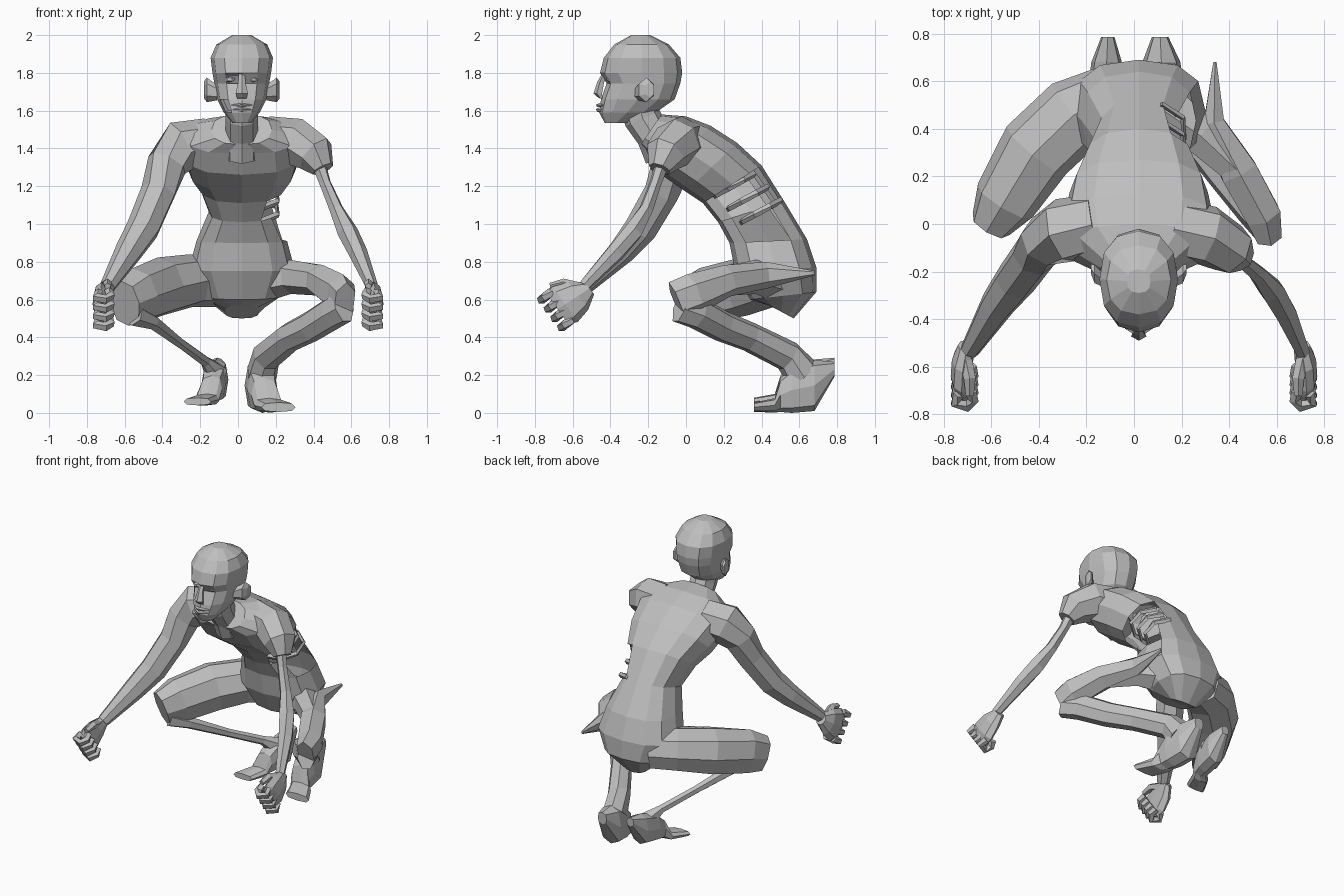
import bpy, bmesh, math
from mathutils import Vector

if "Cube" in bpy.data.objects:
    bpy.data.objects.remove(bpy.data.objects["Cube"])

skin = bpy.data.materials.new("grey skin")
skin.use_nodes = True
skin.diffuse_color = (0.52, 0.52, 0.52, 1)
skin.node_tree.nodes["Principled BSDF"].inputs["Base Color"].default_value = (0.52, 0.52, 0.52, 1)


def finish(name, bm):
    bmesh.ops.recalc_face_normals(bm, faces=bm.faces)
    mesh = bpy.data.meshes.new(name)
    bm.to_mesh(mesh)
    bm.free()
    mesh.materials.append(skin)
    obj = bpy.data.objects.new(name, mesh)
    bpy.context.collection.objects.link(obj)
    return obj


def power(v, p):
    return math.copysign(abs(v) ** p, v)


def skin_rings(rings, cap=True):
    """Join rings of points into a surface; faces come ring by ring."""
    bm = bmesh.new()
    rows = [[bm.verts.new(p) for p in ring] for ring in rings]
    n = len(rows[0])
    for a, b in zip(rows, rows[1:]):
        for j in range(n):
            bm.faces.new((a[j], a[(j + 1) % n], b[(j + 1) % n], b[j]))
    if cap:
        bm.faces.new(rows[0])
        bm.faces.new(rows[-1])
    bm.faces.ensure_lookup_table()
    return bm


def section(centre, across, depth, n, p):
    """Closed outline that starts at the +depth end and turns towards +across."""
    return [centre + depth * power(math.cos(a), p) + across * power(math.sin(a), p)
            for a in (2 * math.pi * j / n for j in range(n))]


def limb(name, path, n=6, axis=None, boxy=1.0):
    """Tapered tube; each path entry is (x, y, z, half width, half height)."""
    pts = [Vector(q[:3]) for q in path]
    rings = []
    for i, q in enumerate(path):
        t = axis or (pts[min(i + 1, len(pts) - 1)] - pts[max(i - 1, 0)])
        t = Vector(t).normalized()
        side = t.cross(Vector((0, 0, 1))).normalized()
        up = side.cross(t)
        rings.append(section(pts[i], side * q[3], up * q[-1], n, boxy))
    return finish(name, skin_rings(rings))


def flip(path, s):
    return [(q[0] * s, *q[1:]) for q in path]


# Torso: (back y, back z, front y, front z, half width), from seat to neck
TORSO = [(.57, .50, .44, .57, .09), (.69, .64, .34, .60, .21), (.69, .77, .26, .75, .28),
         (.64, .92, .23, .90, .24), (.52, 1.12, .17, 1.01, .175), (.40, 1.31, .09, 1.11, .23),
         (.27, 1.43, .00, 1.17, .29), (.13, 1.52, -.13, 1.26, .32),
         (0, 1.57, -.20, 1.37, .30), (-.13, 1.58, -.24, 1.42, .16)]
rings = []
for by, bz, fy, fz, w in TORSO:
    back, front = Vector((.02, by, bz)), Vector((.02, fy, fz))
    rings.append(section((back + front) / 2, Vector((w, 0, 0)), (front - back) / 2, 12, .78))
bm = skin_rings(rings)
# Open wound in the left flank
wound = [bm.faces[4 * 12 + j] for j in (1, 2, 3, 4)] + [bm.faces[3 * 12 + j] for j in (2, 3)]
bmesh.ops.delete(bm, geom=wound, context="FACES")
finish("torso", bm)

# Bare ribs and spine inside the wound
for k in range(3):
    y, z = .40 - .07 * k, 1.07 + .07 * k
    arc = [math.radians(a) for a in (-70, -25, 20, 65, 100)]
    limb(f"rib_{k + 1}", [(.06 + .16 * math.cos(a), y - .11 * math.sin(a),
                           z - .06 * math.sin(a), .012, .018) for a in arc], n=4)
limb("spine", [(.04, .56, .95, .03), (.04, .44, 1.12, .03), (.04, .32, 1.29, .03)], n=5)

# Neck
limb("neck", [(.02, -.12, 1.36, .09, .10), (.02, -.17, 1.46, .085, .09),
              (.02, -.23, 1.56, .085, .10), (.02, -.25, 1.64, .09, .10)], n=8, axis=(0, -.45, 1))

# Head: (z, front y, back y, half width)
HEAD = [(1.535, -.43, -.31, .05), (1.59, -.46, -.16, .095), (1.66, -.45, -.06, .13),
        (1.745, -.42, -.03, .145), (1.80, -.455, -.02, .155), (1.88, -.435, -.03, .165),
        (1.95, -.38, -.09, .135), (2.0, -.29, -.19, .05)]
rings = [section(Vector((.02, (f + b) / 2, z)), Vector((w, 0, 0)),
                 Vector((0, (f - b) / 2, 0)), 12, .85) for z, f, b, w in HEAD]
bm = skin_rings(rings)
# Sunken right cheek and eye socket
for f in (bm.faces[12 + 10], bm.faces[3 * 12 + 11]):
    bmesh.ops.inset_region(bm, faces=[f], thickness=.012, depth=0)
    inward = (Vector((.02, -.23, 1.7)) - f.calc_center_median()).normalized()
    bmesh.ops.translate(bm, verts=f.verts, vec=inward * .03)
finish("head", bm)

# Face details
limb("nose", [(.02, -.43, 1.80, .018, .012), (.02, -.45, 1.75, .02, .02),
              (.02, -.465, 1.69, .034, .025), (.02, -.45, 1.665, .026, .012)], n=5, axis=(0, -.1, -1))
for part, z, h in (("upper_lip", 1.628, .012), ("lower_lip", 1.604, .013)):
    limb(part, [(-.035, -.435, z, .006, .004), (.02, -.46, z, .018, h),
                (.075, -.435, z, .006, .004)], n=5)


def blob(name, centre, size, detail=1):
    bm = bmesh.new()
    bmesh.ops.create_icosphere(bm, subdivisions=detail, radius=1)
    for v in bm.verts:
        v.co = Vector(centre) + Vector(a * b for a, b in zip(v.co, size))
    return finish(name, bm)


for s, side in ((1, "left"), (-1, "right")):
    blob(side + "_eye", (.02 + .062 * s, -.405, 1.765), (.028, .018, .016))
    limb(side + "_ear", [(.02 + s * .13, -.25, 1.695, .025, .04),
                         (.02 + s * .185, -.21, 1.71, .045, .065),
                         (.02 + s * .20, -.19, 1.71, .025, .045)], axis=(s, 0, 0))

# Arms: the right is full, the left is withered below a torn shoulder
limb("right_arm", [(-.16, .0, 1.43, .13), (-.30, -.03, 1.41, .14), (-.375, -.07, 1.32, .11),
                   (-.42, -.13, 1.17, .095), (-.50, -.24, .98, .09), (-.575, -.34, .86, .075),
                   (-.69, -.53, .67, .042)], n=7)
limb("left_shoulder", [(.16, -.02, 1.44, .13), (.31, -.05, 1.43, .13),
                       (.41, -.11, 1.37, .11), (.45, -.14, 1.29, .06)], n=7)
limb("left_arm", [(.42, -.12, 1.34, .04), (.46, -.16, 1.22, .032), (.52, -.21, 1.08, .038),
                  (.58, -.28, .96, .055), (.635, -.37, .85, .05), (.71, -.54, .67, .032)], n=6)

# Fists with four curled fingers and a thumb
out, row = Vector((0, -.81, -.59)), Vector((0, -.59, .81))
for s, side in ((1, "left"), (-1, "right")):
    limb(side + "_palm", flip([(.705, -.51, .66, .035, .04), (.72, -.57, .62, .045, .09),
                               (.725, -.64, .575, .045, .115), (.72, -.68, .55, .035, .10)], s), n=8,
         axis=out)
    for k in range(4):
        base = Vector((.735, -.66, .565)) + row * (.09 - .06 * k)
        curl = [(0, 0), (.015, .045), (-.035, .065), (-.06, .03), (-.05, -.01)]
        path = [(*(base + Vector((x, 0, 0)) + out * d), .025) for x, d in curl]
        limb(f"{side}_finger_{k + 1}", flip(path, s), n=5)
    limb(side + "_thumb", flip([(.71, -.56, .66, .03), (.69, -.65, .685, .026),
                                (.69, -.72, .67, .018)], s), n=5)

# Thighs
limb("right_thigh", [(-.10, .54, .69, .13, .13), (-.25, .46, .70, .16, .14),
                     (-.41, .31, .67, .16, .155), (-.54, .10, .62, .135, .15),
                     (-.60, .0, .58, .09, .125)], n=8, boxy=.85)
limb("left_thigh", [(.34, .68, .74, .008, .012), (.335, .43, .73, .05, .07),
                    (.44, .22, .70, .09, .085), (.54, .04, .63, .085, .11),
                    (.565, -.05, .59, .06, .11)], n=6)
limb("left_hip", [(.12, .48, .70, .13, .12), (.28, .37, .72, .09, .09), (.44, .22, .70, .07, .08)])

# Shins: the left is full, the right is worn to the bone
limb("left_shin", [(.56, -.03, .57, .06, .10), (.50, .06, .53, .075, .09), (.38, .20, .455, .07, .085),
                   (.27, .34, .40, .07, .08), (.15, .54, .30, .075, .085),
                   (.125, .62, .20, .08, .10)], n=7)
limb("right_shin", [(-.55, .02, .52, .07, .06), (-.45, .10, .48, .04, .04), (-.30, .32, .365, .025, .028),
                    (-.17, .52, .27, .028, .03), (-.11, .62, .20, .06, .07)], n=6)

# Feet, from raised heel to flat toes; the right one is thinner and lifted
for s, side, k, lift in ((1, "left", 1, 0), (-1, "right", .8, .03)):
    foot = [(.11, .785, .23, .035, .04), (.115, .68, .145, .08, .135), (.13, .56, .12, .08, .12),
            (.14, .50, .095, .07, .09), (.165, .47, .04, .08, .038), (.215, .36, .03, .09, .025)]
    limb(side + "_foot", [(x * s, y, z + lift, w * k, h * k) for x, y, z, w, h in foot], n=8,
         axis=(0, -1, 0), boxy=.7)
